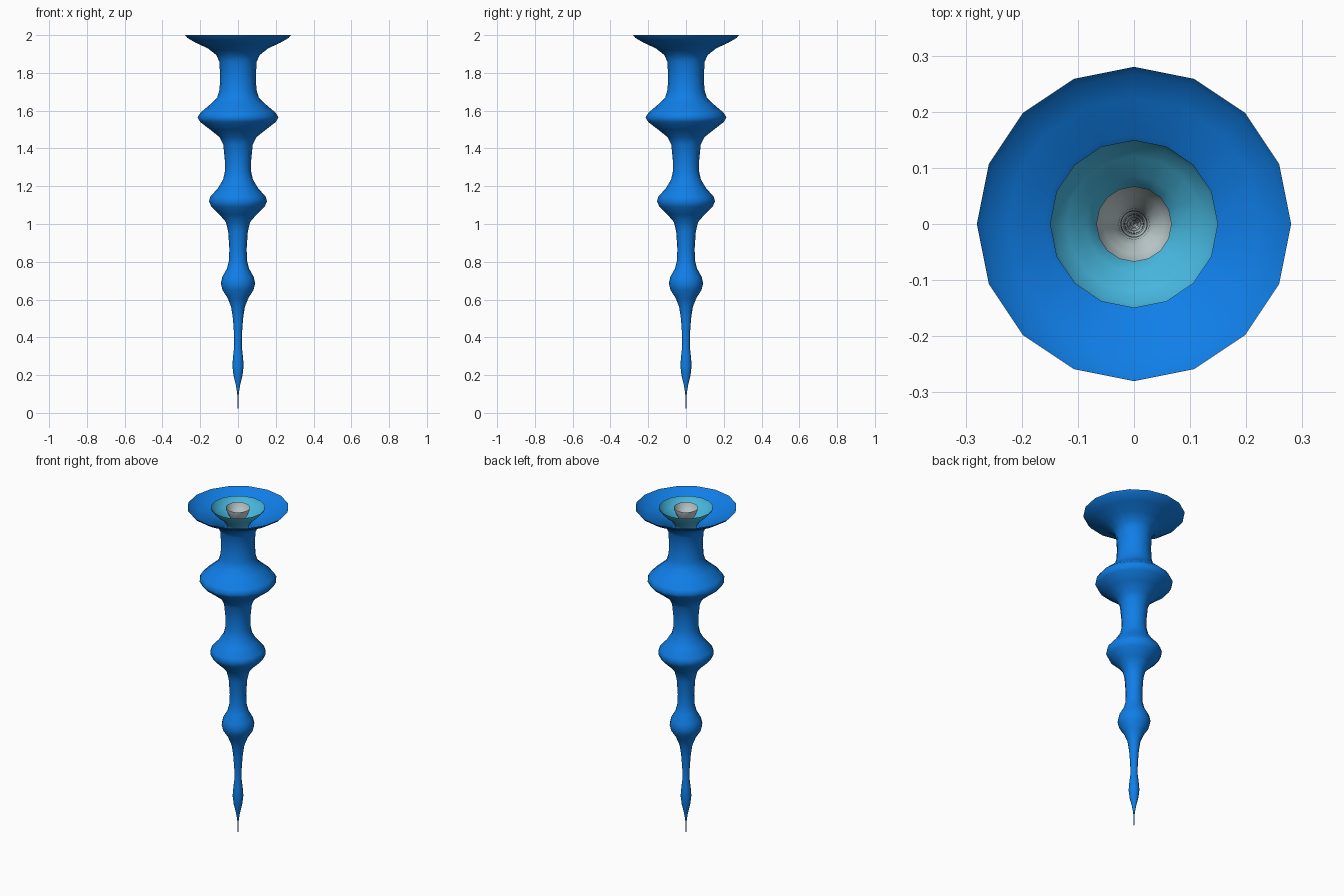
import bpy, math

SIDES = 16

# Shared silhouette: (radius, height) from tip to flared rim
PROFILE = [
    (0.001, 0.0), (0.002, 0.07), (0.005, 0.11), (0.012, 0.15), (0.024, 0.20),
    (0.030, 0.25), (0.026, 0.30), (0.020, 0.35), (0.021, 0.42), (0.027, 0.50),
    (0.036, 0.56), (0.056, 0.61), (0.082, 0.65), (0.091, 0.685), (0.083, 0.72),
    (0.058, 0.765), (0.047, 0.81), (0.046, 0.87), (0.052, 0.96), (0.064, 1.01),
    (0.098, 1.05), (0.140, 1.09), (0.154, 1.12), (0.146, 1.145), (0.106, 1.19),
    (0.079, 1.235), (0.069, 1.28), (0.070, 1.34), (0.078, 1.42), (0.098, 1.46),
    (0.148, 1.50), (0.200, 1.54), (0.214, 1.565), (0.198, 1.59), (0.145, 1.635),
    (0.110, 1.67), (0.098, 1.71), (0.094, 1.78), (0.099, 1.86), (0.115, 1.895),
    (0.160, 1.93), (0.225, 1.96), (0.268, 1.985), (0.280, 2.0),
]


def material(name, color):
    mat = bpy.data.materials.new(name)
    mat.diffuse_color = (*color, 1.0)
    return mat


def shell(name, scale, mat):
    """Open lathed surface, narrowed around the axis by scale."""
    verts = [(r * scale * math.cos(math.tau * i / SIDES),
              r * scale * math.sin(math.tau * i / SIDES), z)
             for r, z in PROFILE for i in range(SIDES)]
    faces = []
    for ring in range(len(PROFILE) - 1):
        a, b = ring * SIDES, (ring + 1) * SIDES
        for i in range(SIDES):
            j = (i + 1) % SIDES
            faces.append((a + i, a + j, b + j, b + i))
    mesh = bpy.data.meshes.new(name)
    mesh.from_pydata(verts, [], faces)
    mesh.materials.append(mat)
    mesh.polygons.foreach_set("use_smooth", [True] * len(faces))
    mesh.update()
    obj = bpy.data.objects.new(name, mesh)
    bpy.context.collection.objects.link(obj)
    return obj


# Three nested funnels sharing one rim height
shell("outer_funnel", 1.0, material("blue", (0.005, 0.21, 0.80)))
shell("middle_funnel", 0.535, material("light_blue", (0.065, 0.49, 0.76)))
shell("inner_funnel", 0.24, material("pale_grey", (0.56, 0.66, 0.67)))
